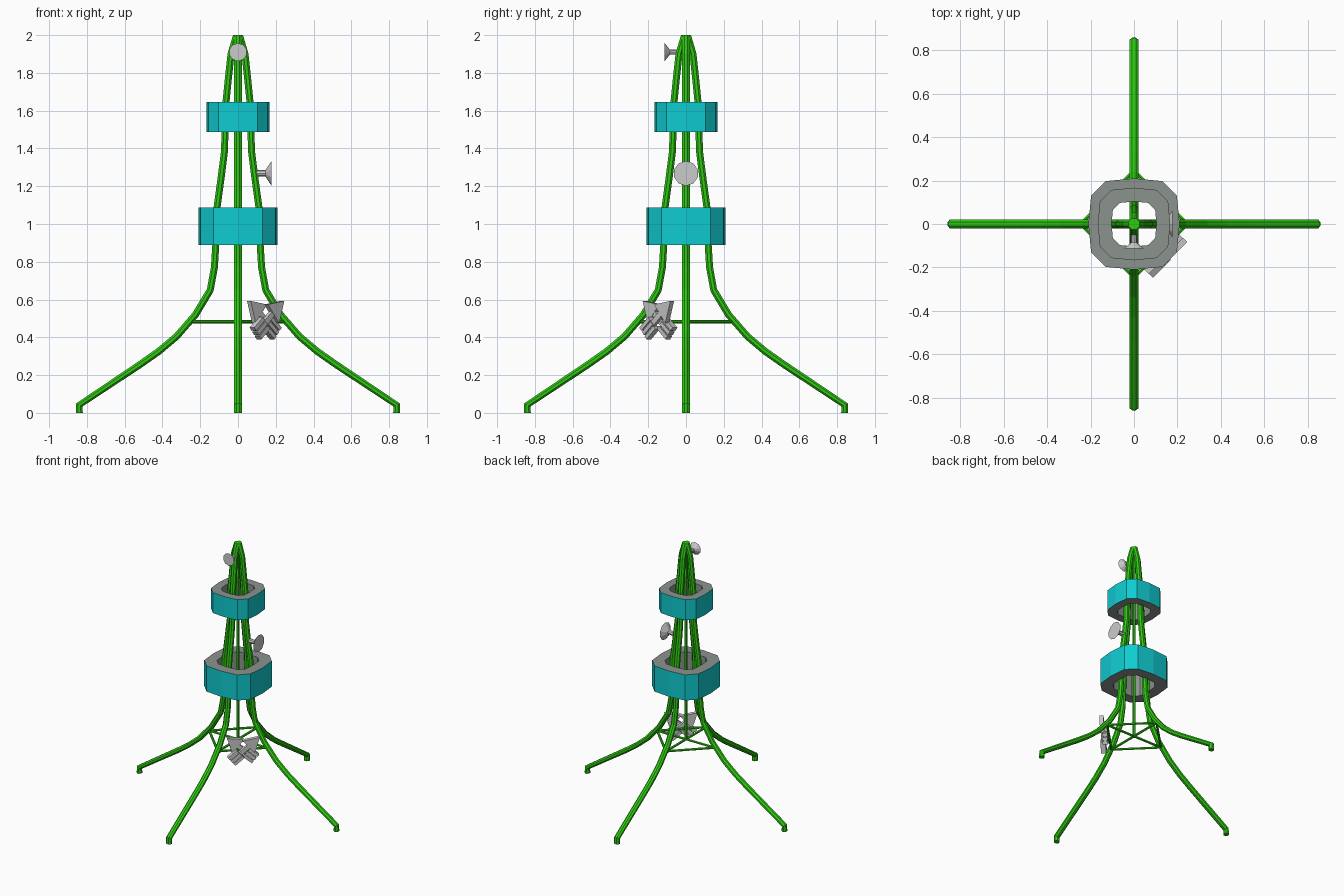
import bpy, bmesh, math
from mathutils import Vector, Matrix

if "Cube" in bpy.data.objects:
    bpy.data.objects.remove(bpy.data.objects["Cube"])


def mat(name, c):
    m = bpy.data.materials.new(name)
    m.diffuse_color = (*c, 1)
    m.use_nodes = True
    m.node_tree.nodes["Principled BSDF"].inputs["Base Color"].default_value = m.diffuse_color
    return m


GREEN = mat("bright green", (0.028, 0.60, 0.006))
TEAL = mat("teal", (0.005, 0.60, 0.63))
STONE = mat("stone grey", (0.26, 0.29, 0.265))
LIGHT = mat("light grey", (0.60, 0.60, 0.60))


def make(name, bm, *mats):
    bmesh.ops.recalc_face_normals(bm, faces=bm.faces)
    me = bpy.data.meshes.new(name)
    bm.to_mesh(me)
    bm.free()
    for m in mats:
        me.materials.append(m)
    ob = bpy.data.objects.new(name, me)
    bpy.context.collection.objects.link(ob)
    return ob


def bridge(bm, a, b):
    n = len(a)
    return [bm.faces.new((a[i], a[(i + 1) % n], b[(i + 1) % n], b[i])) for i in range(n)]


def rod(bm, a, b, r1, r2=None, sides=6):
    """Tapered rod between two points."""
    a, b = Vector(a), Vector(b)
    d = b - a
    m = Matrix.Translation((a + b) / 2) @ d.to_track_quat('Z', 'Y').to_matrix().to_4x4()
    bmesh.ops.create_cone(bm, cap_ends=True, segments=sides, radius1=r1,
                          radius2=r1 if r2 is None else r2, depth=d.length, matrix=m)


# four curved legs: octagonal tube swept along a (radius, height) path
PATH = [(0.84, 0), (0.84, 0.042), (0.52, 0.255), (0.42, 0.325), (0.325, 0.405),
        (0.225, 0.52), (0.147, 0.65), (0.125, 0.77), (0.117, 0.90), (0.112, 1.08),
        (0.09, 1.24), (0.071, 1.39), (0.069, 1.50), (0.063, 1.65), (0.050, 1.78),
        (0.037, 1.90), (0.008, 2.0)]


def leg(name, angle):
    bm = bmesh.new()
    pts = [Vector((r, 0, z)) for r, z in PATH]
    rings = []
    for i, p in enumerate(pts):
        t1 = (p - pts[i - 1]).normalized() if i else Vector((0, 0, 1))
        t2 = (pts[i + 1] - p).normalized() if i < len(pts) - 1 else Vector((0, 0, 1))
        t = (t1 + t2).normalized()
        if i == len(pts) - 1:
            t = Vector((0, 0, 1))
        n = Vector((t.z, 0, -t.x))
        k = 0.0205 / math.cos(math.pi / 8)
        ring = []
        for s in range(8):
            a = math.pi / 8 + s * math.pi / 4
            ring.append(bm.verts.new(p + n * k * math.cos(a) * 0.9 + Vector((0, k * math.sin(a), 0))))
        rings.append(ring)
    for a, b in zip(rings, rings[1:]):
        bridge(bm, a, b)
    bm.faces.new(rings[0])
    bm.faces.new(rings[-1])
    bm.transform(Matrix.Rotation(angle, 4, 'Z'))
    make(name, bm, GREEN)


for i, side in enumerate(("right", "back", "left", "front")):
    leg(side + "_leg", i * math.pi / 2)

# central pole and square bracing between the legs
bm = bmesh.new()
rod(bm, (0, 0, 0.475), (0, 0, 1.97), 0.012)
make("centre_pole", bm, GREEN)
bm = bmesh.new()
R, H = 0.245, 0.482
corners = [(R, 0, H), (0, R, H), (-R, 0, H), (0, -R, H)]
for i in range(4):
    rod(bm, corners[i], corners[(i + 1) % 4], 0.009)
rod(bm, corners[0], corners[2], 0.009)
rod(bm, corners[1], corners[3], 0.009)
make("leg_braces", bm, GREEN)


# viewing decks: rounded-square rings, teal outside and grey on the other faces
def deck(name, s, z0, z1):
    bm = bmesh.new()
    base = [(1, 0), (0.94, 0.62), (0.62, 0.94)]

    def loop(k, z):
        out = []
        for q in range(4):
            rot = Matrix.Rotation(q * math.pi / 2, 3, 'Z')
            out += [bm.verts.new(rot @ Vector((x * k, y * k, z))) for x, y in base]
        return out
    ob, ot = loop(s, z0), loop(s, z1)
    ib, it = loop(s * 0.62, z0), loop(s * 0.62, z1)
    outer = bridge(bm, ob, ot)
    rest = bridge(bm, ot, it) + bridge(bm, it, ib) + bridge(bm, ib, ob)
    for f in rest:
        f.material_index = 1
    make(name, bm, TEAL, STONE)


deck("lower_deck", 0.21, 0.89, 1.088)
deck("upper_deck", 0.167, 1.487, 1.645)


# dish antennas: stem plus flaring cone
def dish(name, base, direction, stem, flare, r, r_stem):
    bm = bmesh.new()
    b, d = Vector(base), Vector(direction)
    rod(bm, b, b + d * (stem + 0.01), r_stem, sides=8)
    rod(bm, b + d * stem, b + d * (stem + flare), r_stem, r, sides=10)
    make(name, bm, LIGHT)


dish("upper_dish", (0, -0.035, 1.91), (0, -1, 0), 0.05, 0.028, 0.048, 0.013)
dish("lower_dish", (0.08, 0, 1.268), (1, 0, 0), 0.065, 0.033, 0.066, 0.017)


# crossed arrows on the front right brace
def prism(bm, outline, w0, w1):
    a = [bm.verts.new((x, y, w0)) for x, y in outline]
    b = [bm.verts.new((x, y, w1)) for x, y in outline]
    bridge(bm, a, b)
    bm.faces.new(a)
    bm.faces.new(b)


def box(x0, x1, y0, y1):
    return [(x0, y0), (x1, y0), (x1, y1), (x0, y1)]


def arrow(name, side, w):
    bm = bmesh.new()
    prism(bm, box(-0.09, 0.08, -0.015, 0.015), -0.012, 0.012)           # shaft
    prism(bm, [(0.135, 0), (0.03, 0.065), (0.03, -0.065)], -0.014, 0.014)  # head
    for y in (-0.030, 0, 0.030):                                         # feathers
        prism(bm, box(-0.13, -0.045, y - 0.011, y + 0.011), -0.018, 0.018)
    prism(bm, box(-0.122, -0.052, -0.035, 0.035), -0.011, 0.011)
    d = Vector((side * 0.76, 0.65))
    u = Vector((1, 1, 0)).normalized()
    out = Vector((1, -1, 0)).normalized()
    x = u * d.x + Vector((0, 0, d.y))
    y = out.cross(x)
    m = Matrix((x, y, out)).transposed().to_4x4()
    c = out * w + Vector((0, 0, 0.505)) + u * side * 0.012
    bm.transform(Matrix.Translation(c) @ m)
    make(name, bm, LIGHT)


arrow("arrow_right", 1, 0.218)
arrow("arrow_left", -1, 0.196)
